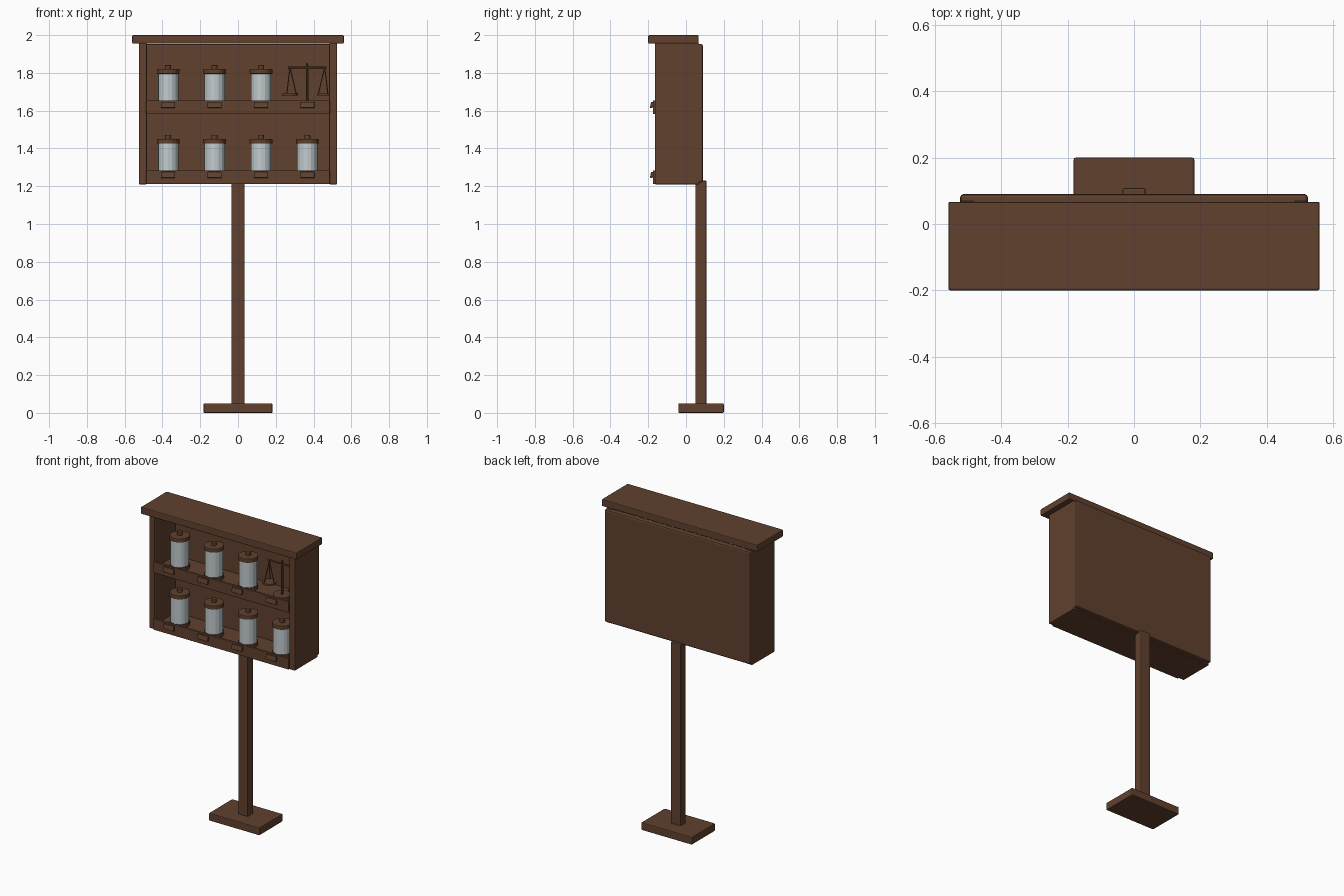
import bpy
import math
from mathutils import Vector

cube = bpy.data.objects.get("Cube")
if cube:
    bpy.data.objects.remove(cube, do_unlink=True)


def material(name, color):
    m = bpy.data.materials.new(name)
    m.use_nodes = True
    m.diffuse_color = color
    m.node_tree.nodes["Principled BSDF"].inputs["Base Color"].default_value = color
    return m


WOOD = material("dark_wood", (0.115, 0.052, 0.027, 1))
GLASS = material("pale_glass", (0.54, 0.60, 0.62, 1))


def finish(name, mat, bevel=0):
    ob = bpy.context.object
    ob.name = name
    ob.data.materials.append(mat)
    if bevel:
        mod = ob.modifiers.new("bevel", "BEVEL")
        mod.width = bevel
        mod.segments = 2
    return ob


def box(name, x, y, z, bevel=0.005):
    """Box from (low, high) pairs on each axis."""
    spans = (x, y, z)
    bpy.ops.mesh.primitive_cube_add(size=1, location=[(a + b) / 2 for a, b in spans])
    ob = bpy.context.object
    for v in ob.data.vertices:
        v.co = [c * (b - a) for c, (a, b) in zip(v.co, spans)]
    return finish(name, WOOD, bevel)


def disc(name, x, y, z0, z1, r, mat=WOOD, sides=16, bevel=0):
    bpy.ops.mesh.primitive_cylinder_add(vertices=sides, radius=r, depth=z1 - z0,
                                        location=(x, y, (z0 + z1) / 2))
    return finish(name, mat, bevel)


def rod(name, a, b, r, sides=6):
    a, b = Vector(a), Vector(b)
    d = b - a
    bpy.ops.mesh.primitive_cylinder_add(vertices=sides, radius=r, depth=d.length,
                                        location=(a + b) / 2,
                                        rotation=d.to_track_quat("Z", "Y").to_euler())
    return finish(name, WOOD)


# Stand
box("stand_base", (-0.182, 0.182), (-0.04, 0.2), (0, 0.05))
box("stand_post", (-0.035, 0.035), (0.05, 0.108), (0.045, 1.23))

# Cabinet
box("roof", (-0.56, 0.56), (-0.2, 0.067), (1.955, 2.0))
box("back_panel", (-0.525, 0.525), (0.05, 0.09), (1.22, 1.952), 0.01)
for side, name in ((1, "left"), (-1, "right")):
    box(name + "_side", sorted((side * 0.483, side * 0.525)), (-0.165, 0.07), (1.21, 1.957))

JAR_Y = -0.07
SLOTS = [-0.37, -0.124, 0.122, 0.367]


def jar(x, z):
    disc("jar_foot", x, JAR_Y, z, z + 0.022, 0.06)
    disc("jar_glass", x, JAR_Y, z + 0.02, z + 0.187, 0.054, GLASS)
    disc("jar_lid", x, JAR_Y, z + 0.185, z + 0.211, 0.06, bevel=0.004)
    disc("jar_knob", x, JAR_Y, z + 0.21, z + 0.231, 0.016, sides=12, bevel=0.003)


# Shelves with front lips and tilted label plates
for level, z in (("lower", 1.24), ("upper", 1.61)):
    box(level + "_shelf", (-0.49, 0.49), (-0.165, 0.06), (z - 0.028, z), 0.002)
    box(level + "_lip", (-0.486, 0.486), (-0.176, -0.16), (z - 0.028, z + 0.044), 0.003)
    for x in SLOTS:
        tag = box(level + "_label", (x - 0.037, x + 0.037), (-0.188, -0.174),
                  (z + 0.004, z + 0.036), 0.002)
        tag.rotation_euler.x = math.radians(-12)

for x in SLOTS:
    jar(x, 1.24)
for x in SLOTS[:3]:
    jar(x, 1.61)

# Balance scale
sx, beam_z, pan_z = SLOTS[3], 1.829, 1.68
disc("scale_foot", sx, JAR_Y, 1.61, 1.632, 0.055)
rod("scale_post", (sx, JAR_Y, 1.62), (sx, JAR_Y, 1.845), 0.007, 8)
disc("scale_finial", sx, JAR_Y, 1.84, 1.852, 0.004, sides=8)
rod("scale_beam", (sx - 0.102, JAR_Y, beam_z), (sx + 0.102, JAR_Y, beam_z), 0.006)
for s in (-1, 1):
    px = sx + s * 0.092
    disc("scale_pan", px, JAR_Y, pan_z, pan_z + 0.01, 0.042)
    for k in range(3):
        a = math.tau * k / 3 + (math.pi if s > 0 else 0)
        rod("scale_cord", (px, JAR_Y, beam_z),
            (px + 0.034 * math.cos(a), JAR_Y + 0.034 * math.sin(a), pan_z + 0.005), 0.003, 5)
